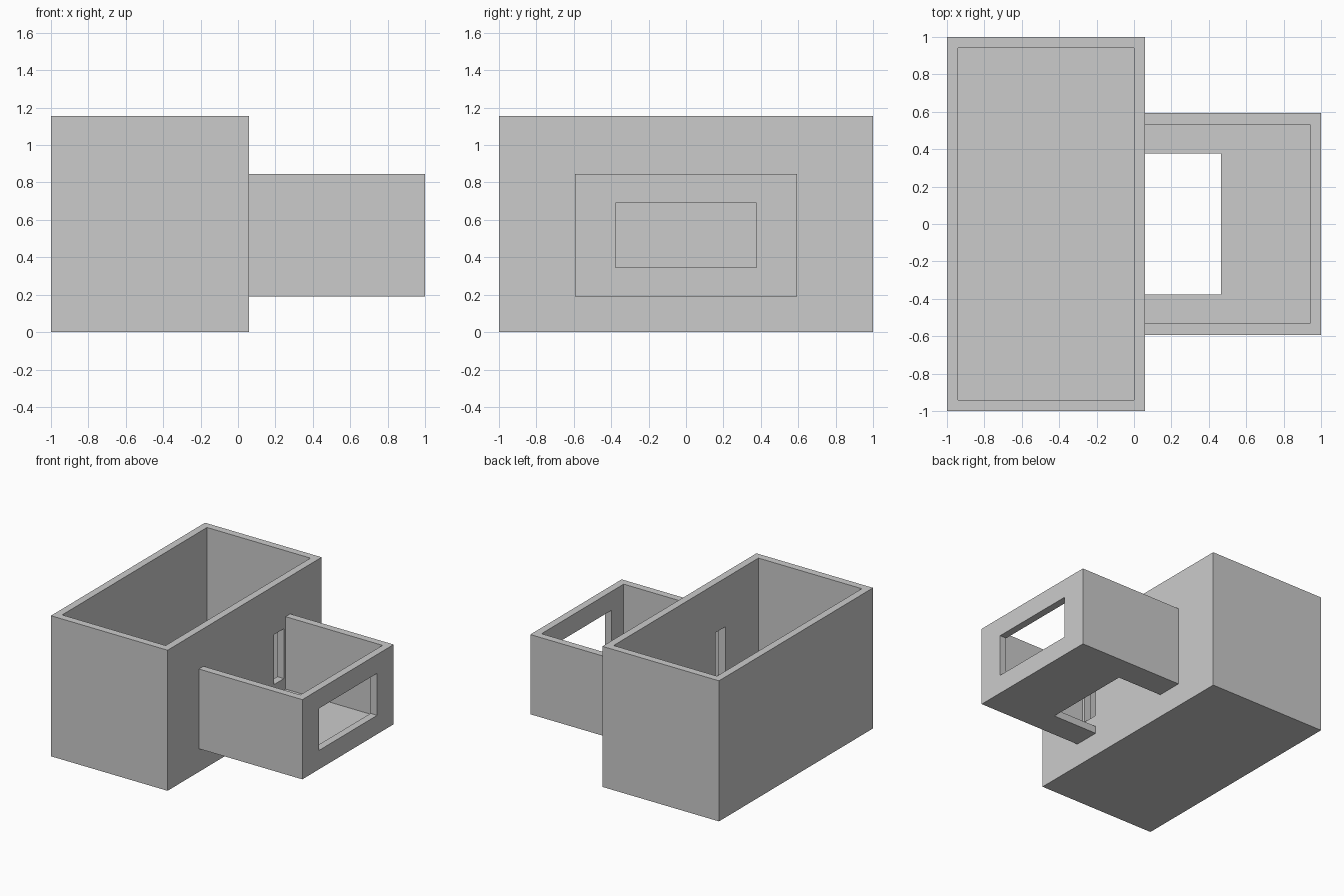
import bpy

cube = bpy.data.objects.get("Cube")
if cube:
    bpy.data.objects.remove(cube, do_unlink=True)

WALL = 0.06
OVER = 0.05  # how far cutters poke past the surfaces

grey = bpy.data.materials.new("plain grey")
grey.use_nodes = True
COLOUR = (0.6, 0.6, 0.6, 1)
grey.diffuse_color = COLOUR
grey.node_tree.nodes["Principled BSDF"].inputs["Base Color"].default_value = COLOUR


def box(name, x, y, z):
    """Box from (min, max) ranges on each axis."""
    bpy.ops.mesh.primitive_cube_add(size=1)
    ob = bpy.context.object
    ob.name = ob.data.name = name
    for v in ob.data.vertices:
        v.co = [lo + (c + 0.5) * (hi - lo) for c, (lo, hi) in zip(v.co, (x, y, z))]
    ob.data.materials.append(grey)
    return ob


def cut(ob, x, y, z):
    """Subtract a box and discard the cutter."""
    cutter = box("cutter", x, y, z)
    mod = ob.modifiers.new("cut", 'BOOLEAN')
    mod.operation = 'DIFFERENCE'
    mod.solver = 'EXACT'
    mod.object = cutter
    bpy.context.view_layer.objects.active = ob
    bpy.ops.object.modifier_apply(modifier=mod.name)
    bpy.data.objects.remove(cutter, do_unlink=True)


# Main open-topped box
LEFT, JOIN, HEIGHT = -1, 0.06, 1.155
main_box = box("main_box", (LEFT, JOIN), (-1, 1), (0, HEIGHT))
cut(main_box, (LEFT + WALL, JOIN - WALL), (-1 + WALL, 1 - WALL), (WALL, HEIGHT + OVER))

# Two upright slots through the wall shared with the side tray
for slot in ((-0.51, -0.38), (0.38, 0.51)):
    cut(main_box, (JOIN - WALL - OVER, JOIN + OVER), slot, (0.345, 0.755))

# Side tray, open on top and towards the main box
HALF, LOW, TOP = 0.593, 0.19, 0.845
side_tray = box("side_tray", (JOIN, 1), (-HALF, HALF), (LOW, TOP))
cut(side_tray, (JOIN - OVER, 1 - WALL), (-HALF + WALL, HALF - WALL), (LOW + WALL, TOP + OVER))

# Floor opening and end window of the tray
OPENING = (-0.378, 0.378)
cut(side_tray, (JOIN - OVER, 0.465), OPENING, (LOW - OVER, LOW + WALL + OVER))
cut(side_tray, (1 - WALL - OVER, 1 + OVER), OPENING, (0.345, 0.69))
